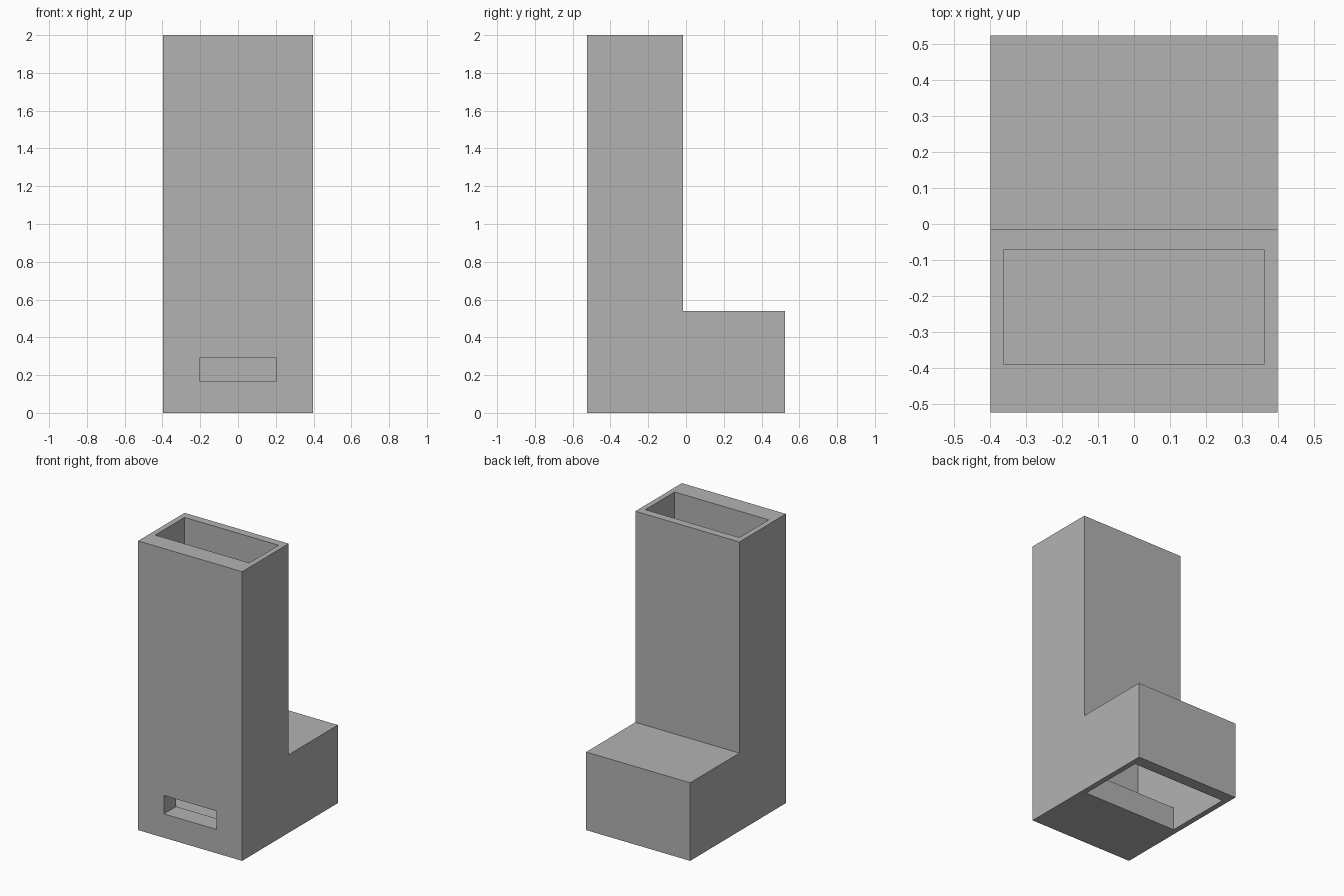
import bpy
import bmesh

cube = bpy.data.objects.get("Cube")
if cube:
    bpy.data.objects.remove(cube, do_unlink=True)

# One plain grey for the whole body
GREY = (0.45, 0.45, 0.45, 1.0)
grey = bpy.data.materials.new("plain_grey")
grey.use_nodes = True
grey.diffuse_color = GREY
grey.node_tree.nodes["Principled BSDF"].inputs["Base Color"].default_value = GREY


def prism(name, profile, half_width):
    """Extrude a (y, z) profile along x, centred on x = 0."""
    bm = bmesh.new()
    face = bm.faces.new([bm.verts.new((-half_width, y, z)) for y, z in profile])
    new = bmesh.ops.extrude_face_region(bm, geom=[face])["geom"]
    verts = [v for v in new if isinstance(v, bmesh.types.BMVert)]
    bmesh.ops.translate(bm, verts=verts, vec=(2 * half_width, 0, 0))
    bmesh.ops.recalc_face_normals(bm, faces=bm.faces)
    mesh = bpy.data.meshes.new(name)
    bm.to_mesh(mesh)
    bm.free()
    mesh.materials.append(grey)
    obj = bpy.data.objects.new(name, mesh)
    bpy.context.collection.objects.link(obj)
    return obj


def carve(body, cutter):
    """Subtract the cutter from the body, then discard it."""
    cutter.hide_render = True
    mod = body.modifiers.new(cutter.name, "BOOLEAN")
    mod.operation = "DIFFERENCE"
    mod.solver = "EXACT"
    mod.object = cutter
    bpy.context.view_layer.objects.active = body
    bpy.ops.object.modifier_apply(modifier=mod.name)
    bpy.data.objects.remove(cutter, do_unlink=True)


FRONT, BACK, STEP = -0.523, 0.523, -0.015

# Tall tower with a low block behind
body = prism("hollow_tower_body", [
    (FRONT, 0), (BACK, 0), (BACK, 0.54), (STEP, 0.54), (STEP, 2), (FRONT, 2)], 0.398)

# Shaft open at the top, joined to a chamber open at the bottom
carve(body, prism("duct_cutter", [
    (-0.39, 2.1), (-0.39, 0.16), (-0.04, 0.16), (-0.04, -0.1),
    (0.44, -0.1), (0.44, 0.47), (-0.07, 0.47), (-0.07, 2.1)], 0.36))

# Front slot opening into the shaft
carve(body, prism("slot_cutter", [
    (-0.6, 0.165), (-0.3, 0.165), (-0.3, 0.292), (-0.6, 0.292)], 0.2))
